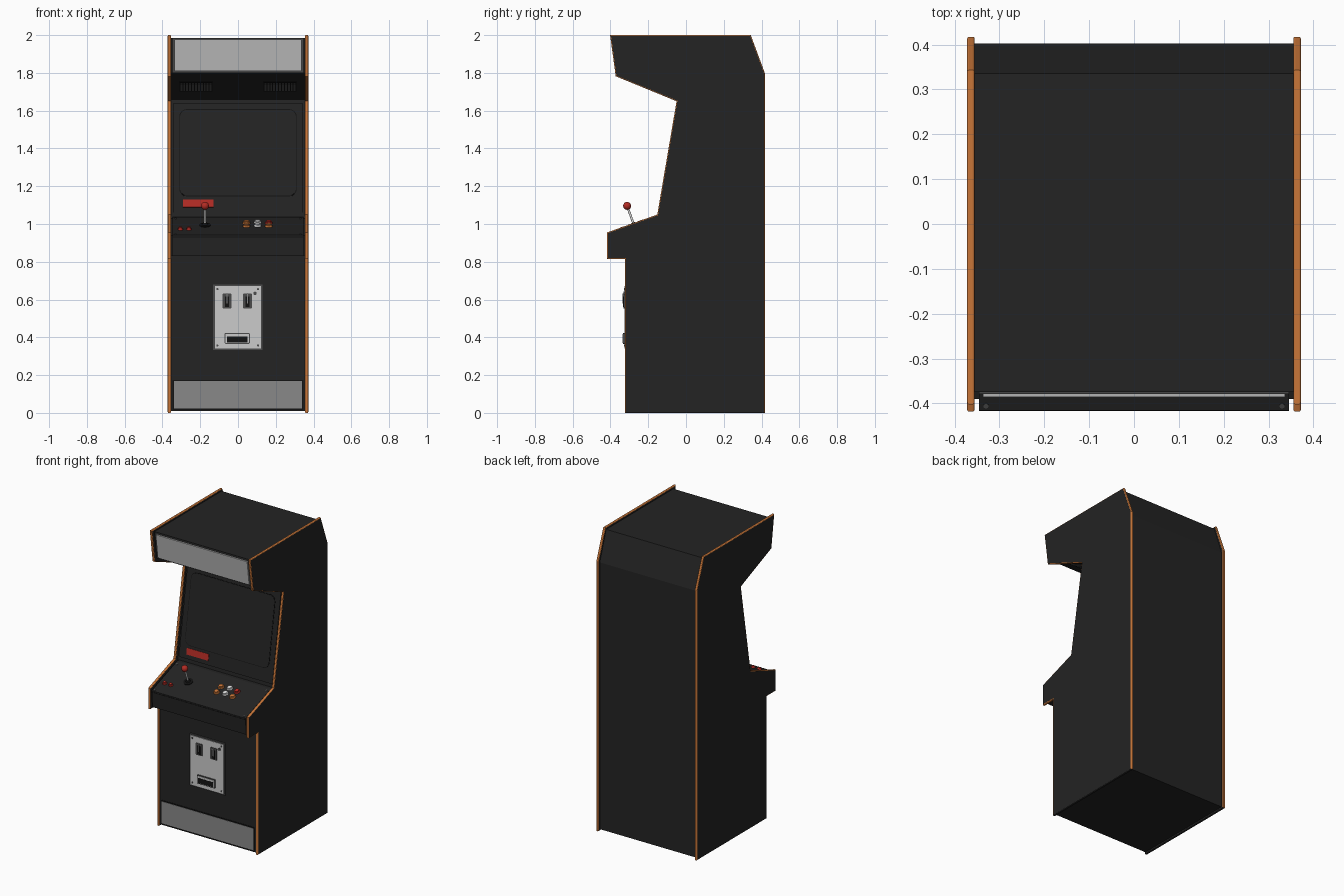
import bpy, bmesh
from math import radians
from mathutils import Matrix, Vector

cube = bpy.data.objects.get("Cube")
if cube:
    bpy.data.objects.remove(cube, do_unlink=True)


def material(name, r, g, b):
    m = bpy.data.materials.new(name)
    m.use_nodes = True
    m.diffuse_color = (r, g, b, 1)
    m.node_tree.nodes["Principled BSDF"].inputs["Base Color"].default_value = (r, g, b, 1)
    return m


BLACK = material("cabinet black", .017, .017, .017)
DEEP = material("recess black", .006, .006, .006)
ORANGE = material("orange trim", .58, .18, .04)
MARQUEE = material("marquee grey", .52, .52, .52)
KICK = material("kick plate grey", .25, .25, .25)
COIN = material("coin door grey", .6, .6, .6)
DARK = material("dark grey metal", .07, .07, .07)
RED = material("red", .45, .025, .018)
WHITE = material("white", .75, .75, .75)


def finish(name, bm, mats, smooth=False):
    bmesh.ops.recalc_face_normals(bm, faces=bm.faces)
    me = bpy.data.meshes.new(name)
    bm.to_mesh(me)
    bm.free()
    for m in mats:
        me.materials.append(m)
    ob = bpy.data.objects.new(name, me)
    bpy.context.collection.objects.link(ob)
    if smooth:
        bpy.ops.object.select_all(action='DESELECT')
        ob.select_set(True)
        bpy.context.view_layer.objects.active = ob
        bpy.ops.object.shade_smooth_by_angle(angle=radians(40))
    return ob


def prism(profile, x0, x1):
    """Extrude a (y, z) profile along x."""
    bm = bmesh.new()
    face = bm.faces.new([bm.verts.new((x0, y, z)) for y, z in profile])
    out = bmesh.ops.extrude_face_region(bm, geom=[face])
    verts = [v for v in out["geom"] if isinstance(v, bmesh.types.BMVert)]
    bmesh.ops.translate(bm, verts=verts, vec=(x1 - x0, 0, 0))
    bmesh.ops.recalc_face_normals(bm, faces=bm.faces)
    return bm


def frame(y0, z0, y1, z1):
    """Surface frame: x across, y up the slope, z outward."""
    t = Vector((0, y1 - y0, z1 - z0)).normalized()
    m = Matrix((Vector((1, 0, 0)), t, Vector((1, 0, 0)).cross(t))).transposed().to_4x4()
    return Matrix.Translation((0, y0, z0)) @ m


def box(name, f, xs, vs, ds, mat, corner=0, segments=4):
    """Box on a surface; corner rounds the outline."""
    bm = bmesh.new()
    size = [b - a for a, b in (xs, vs, ds)]
    mid = [(a + b) / 2 for a, b in (xs, vs, ds)]
    bmesh.ops.create_cube(bm, size=1, matrix=Matrix.Translation(mid) @ Matrix.Diagonal((*size, 1)))
    if corner:
        edges = [e for e in bm.edges if abs(e.verts[0].co.z - e.verts[1].co.z) > 1e-5]
        bmesh.ops.bevel(bm, geom=edges, offset=corner, segments=segments, profile=.5, affect='EDGES')
    bm.transform(f)
    return finish(name, bm, [mat])


def disc(name, f, x, v, d0, d1, r, mat, r2=None, sides=20):
    bm = bmesh.new()
    bmesh.ops.create_cone(bm, cap_ends=True, segments=sides, radius1=r, radius2=r2 or r,
                          depth=d1 - d0, matrix=f @ Matrix.Translation((x, v, (d0 + d1) / 2)))
    return finish(name, bm, [mat], True)


# Side panels with rounded orange edging
SIDE = [(-.322, 0), (.417, 0), (.417, 1.8), (.343, 2), (-.402, 2), (-.372, 1.782),
        (-.05, 1.65), (-.152, 1.05), (-.418, .955), (-.418, .815), (-.322, .815)]
for label, s in (("left", 1), ("right", -1)):
    bm = prism(SIDE, s * .355, s * .372)
    rim = [e for e in bm.edges if abs(e.verts[0].co.x - e.verts[1].co.x) < 1e-5]
    bmesh.ops.bevel(bm, geom=rim, offset=.0045, segments=3, profile=.5, affect='EDGES')
    bmesh.ops.recalc_face_normals(bm, faces=bm.faces)
    for f in bm.faces:
        low = f.calc_center_median().z < .006
        f.material_index = 0 if abs(f.normal.x) > .99 or low else 1
    finish(label + "_side_panel", bm, [BLACK, ORANGE])

# Cabinet body between the sides
BODY = [(-.316, .01), (.402, .01), (.402, 1.79), (.335, 1.985), (-.374, 1.985), (-.35, 1.8),
        (-.028, 1.66), (-.128, 1.03), (-.39, .94), (-.39, .832), (-.316, .832)]
finish("cabinet_body", prism(BODY, -.357, .357), [BLACK])

# Marquee
top = frame(-.35, 1.8, -.374, 1.985)
box("marquee_frame", top, (-.345, .345), (.004, .183), (-.004, .005), DARK)
box("marquee_panel", top, (-.337, .337), (.012, .176), (0, .013), MARQUEE)

# Speaker grilles under the marquee
under = frame(-.028, 1.66, -.35, 1.8)
for label, s in (("left", 1), ("right", -1)):
    box(label + "_speaker_plate", under, sorted((s * .135, s * .31)), (.11, .235), (0, .003), DEEP)
    for i in range(11):
        x = s * (.145 + .0155 * i)
        box(f"{label}_speaker_bar_{i + 1}", under, (x - .005, x + .005), (.12, .22), (0, .006), DARK)

# Screen bezel, glass and instruction card
scr = frame(-.128, 1.03, -.028, 1.66)
box("screen_bezel", scr, (-.345, .345), (.03, .615), (-.005, .008), BLACK)
box("screen_gap", scr, (-.311, .311), (.116, .584), (0, .0095), DEEP, .04)
box("screen_glass", scr, (-.307, .307), (.12, .58), (0, .011), BLACK, .037)
box("instruction_card", scr, (-.292, -.13), (.058, .1), (0, .0105), RED)

# Control panel
PANEL = [(-.408, .83), (-.416, .942), (-.15, 1.037), (-.11, 1.037), (-.11, .83)]
finish("control_panel", prism(PANEL, -.346, .346), [BLACK])
box("panel_seam", frame(-.408, .83, -.416, .942), (-.346, .346), (.1, .104), (0, .001), DEEP)
deck = frame(-.416, .942, -.15, 1.037)
for x in (-.33, .33):
    for v in (.012, .26):
        disc("panel_screw", deck, x, v, 0, .003, .006, DARK, sides=10)

# Joystick
disc("joystick_washer", deck, -.175, .15, 0, .005, .03, DEEP)
disc("joystick_collar", deck, -.175, .15, .004, .016, .016, DEEP, .009)
disc("joystick_shaft", deck, -.175, .15, .01, .1, .006, WHITE)
ball = bmesh.new()
bmesh.ops.create_uvsphere(ball, u_segments=24, v_segments=14, radius=.021,
                          matrix=deck @ Matrix.Translation((-.175, .15, .11)))
finish("joystick_ball", ball, [RED], True)


# Buttons
def button(name, x, v, r, mat):
    disc(name + "_collar", deck, x, v, 0, .009, r, mat, r * .85)
    disc(name + "_plunger", deck, x, v, .007, .014, r * .65, mat)


for row, v, colours in (("lower", .135, (ORANGE, WHITE, ORANGE)), ("upper", .185, (ORANGE, WHITE, RED))):
    for i, mat in enumerate(colours):
        button(f"{row}_button_{i + 1}", .045 + .059 * i, v + (.008 if i == 1 else 0), .02, mat)
for i, x in enumerate((-.305, -.26)):
    button(f"start_button_{i + 1}", x, .085, .014, RED)

# Kick plate
front = frame(-.316, 0, -.316, 1)
box("kick_plate_border", front, (-.347, .347), (.014, .175), (0, .002), DEEP)
box("kick_plate", front, (-.34, .34), (.022, .168), (0, .004), KICK)

# Coin door with slots, return box, screws and lock
box("coin_door_frame", front, (-.132, .13), (.333, .68), (0, .007), DARK)
box("coin_door", front, (-.123, .121), (.342, .671), (0, .01), COIN)
for i, x in enumerate((-.058, .05)):
    box(f"coin_plate_{i + 1}", front, (x - .024, x + .024), (.553, .632), (0, .014), DARK, .004, 1)
    box(f"coin_face_{i + 1}", front, (x - .011, x + .011), (.56, .617), (0, .017), DEEP)
    box(f"coin_slot_{i + 1}", front, (x - .003, x + .003), (.58, .632), (0, .02), KICK)
box("coin_return_frame", front, (-.071, .063), (.365, .423), (0, .017), DARK, .006, 2)
box("coin_return_rim", front, (-.066, .058), (.37, .418), (0, .019), COIN, .004, 2)
box("coin_return_flap", front, (-.059, .051), (.372, .405), (0, .0205), DEEP)
for x in (-.109, .106):
    for v in (.357, .655):
        disc("coin_door_screw", front, x, v, .008, .013, .006, DARK, sides=10)
disc("coin_door_lock", front, .09, .633, .008, .015, .009, DARK)
